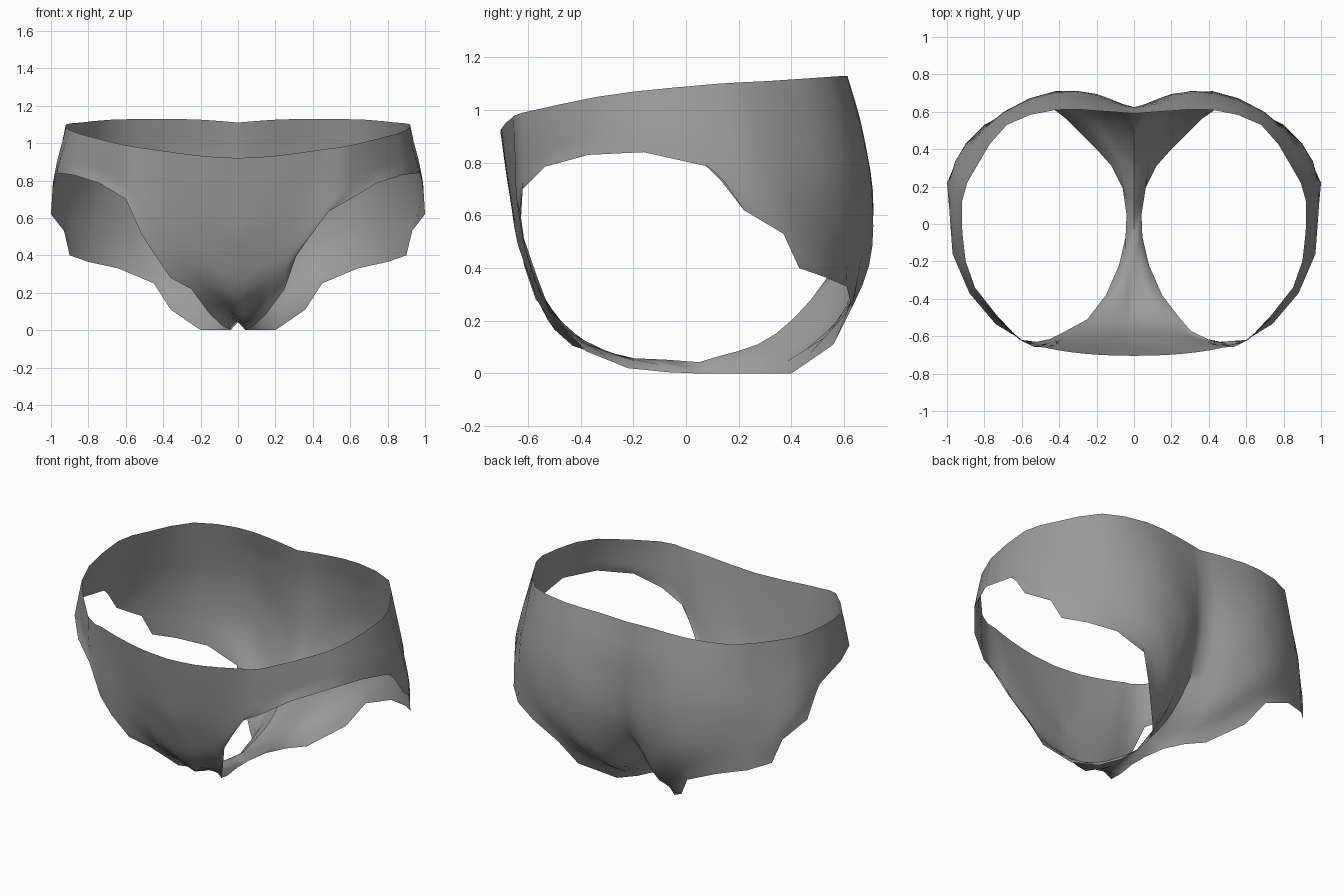
import bpy
import bmesh
import math
from mathutils import Vector

cube = bpy.data.objects.get("Cube")
if cube:
    bpy.data.objects.remove(cube, do_unlink=True)

ROWS_PER_SPAN = 4


def points(values):
    """Turn a flat list in hundredths into vectors."""
    return [Vector(values[i:i + 3]) / 100 for i in range(0, len(values), 3)]


def spline(pts, index, t):
    """Catmull-Rom point inside the span that starts at index."""
    b, c = pts[index], pts[index + 1]
    a = pts[index - 1] if index > 0 else 2 * b - c
    d = pts[index + 2] if index + 2 < len(pts) else 2 * c - b
    return 0.5 * (2 * b + (c - a) * t + (2 * a - 5 * b + 4 * c - d) * t * t
                  + (3 * b - a - 3 * c + d) * t ** 3)


# Leg opening of one half, from the crotch forward, over the hip and back
hem = points([
    0, 5, 4.3, 4, 5, 0, 4.5, -7, 0.5, 8, -22, 2, 15, -38, 8.5,
    25, -51, 22, 33, -57, 33, 42, -61.5, 46, 49, -63, 57, 60, -62, 70,
    74, -53.5, 78.5, 88, -37, 83, 97, -16, 84, 99, 11, 78, 100, 22, 62,
    93, 37, 53, 90, 43, 40, 80, 53, 36.5, 64, 61, 33, 45, 63, 25,
    36, 56, 11, 20, 40, 0, 12, 31, 0, 6, 19, 0, 4, 5, 0, 0, 5, 4.3])

# Columns at which the guide loops above the hem are given
keys = [0, 3, 5, 7, 9, 11, 12, 14, 16, 18, 20, 22, 25]

waist = points([
    0, -70.5, 92, 18, -70, 93, 34, -68.5, 95, 48, -66, 97, 61, -62, 99,
    85, -34, 105, 90, -20, 107, 92, 12, 110, 84, 31, 111, 68, 53, 112.5,
    42, 61, 113, 20, 60.5, 112.5, 0, 59, 111])
upper = points([
    0, -67, 68, 14, -67, 70, 30, -66, 75, 46, -65, 83, 61, -62, 91,
    85.8, -34.8, 99.5, 92, -19, 101, 94.5, 15, 98, 86.5, 35, 93, 69, 56.5, 93,
    43, 66.5, 93, 20, 66.5, 88, 0, 62.5, 82])
middle = points([
    0, -61.5, 42, 12, -62, 47, 27, -63, 56, 44, -64, 69, 60.5, -62, 83,
    86.6, -35.5, 94, 94, -18, 95, 97, 18, 86, 88.5, 39, 76, 70, 59.5, 73,
    42, 70.5, 70, 20, 69, 52, 0, 57.5, 44])
lower = points([
    0, -43, 10.5, 10, -51, 21, 26, -58, 37, 43, -63, 57, 60, -62, 76,
    87.3, -36.3, 88.5, 95.5, -17, 90, 98.7, 21, 74, 90, 42, 58, 68, 60.5, 53,
    41, 69.5, 41, 18, 56, 18, 0, 34, 15])


def spread(loop):
    """Fill in a guide loop so that it has one point per column."""
    result = []
    for i in range(len(keys) - 1):
        steps = keys[i + 1] - keys[i]
        result += [spline(loop, i, s / steps) for s in range(steps)]
    return result + [loop[-1]]


guides = [spread(loop) for loop in (waist, upper, middle, lower)]


def add_half(bm, side):
    """Loft one half from the waist down to the leg opening."""
    grid = []
    for column, edge in enumerate(hem):
        edge = edge.copy()
        # The front of the leg openings is cut a little unevenly
        if 6 <= column <= 8:
            edge += Vector((-0.03, 0, 0.05)) * side
        path = [guide[column] for guide in guides] + [edge]
        line = [spline(path, i, r / ROWS_PER_SPAN)
                for i in range(len(path) - 1) for r in range(ROWS_PER_SPAN)]
        line.append(edge)
        grid.append([bm.verts.new((p.x * side, p.y, p.z)) for p in line])
    for left, right in zip(grid, grid[1:]):
        for r in range(len(left) - 1):
            quad = [left[r], left[r + 1], right[r + 1], right[r]]
            bm.faces.new(quad if side > 0 else quad[::-1])


# Fabric colour
fabric = bpy.data.materials.new("grey fabric")
fabric.use_nodes = True
colour = (0.33, 0.33, 0.33, 1)
fabric.diffuse_color = colour
fabric.node_tree.nodes["Principled BSDF"].inputs["Base Color"].default_value = colour

# Briefs: both halves joined along the centre line and under the crotch
bm = bmesh.new()
for side in (1, -1):
    add_half(bm, side)
bmesh.ops.remove_doubles(bm, verts=bm.verts[:], dist=0.0005)
mesh = bpy.data.meshes.new("briefs")
bm.to_mesh(mesh)
bm.free()
mesh.materials.append(fabric)
briefs = bpy.data.objects.new("briefs", mesh)
bpy.context.collection.objects.link(briefs)

bpy.context.view_layer.objects.active = briefs
briefs.select_set(True)
bpy.ops.object.shade_smooth_by_angle(angle=math.radians(60))
